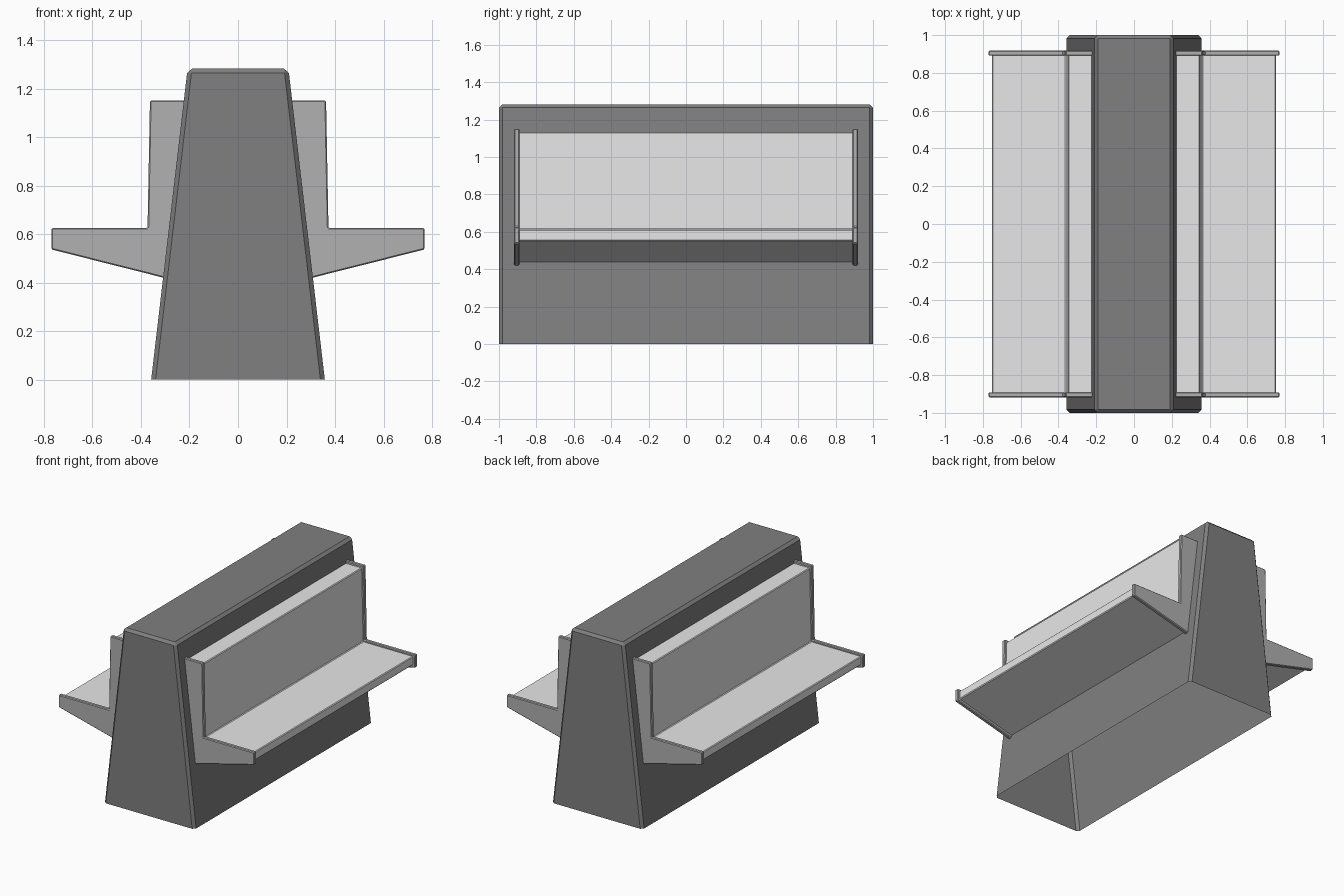
import bpy, bmesh

if "Cube" in bpy.data.objects:
    bpy.data.objects.remove(bpy.data.objects["Cube"])


def material(name, v):
    m = bpy.data.materials.new(name)
    m.diffuse_color = (v, v, v, 1)
    m.use_nodes = True
    m.node_tree.nodes["Principled BSDF"].inputs["Base Color"].default_value = m.diffuse_color
    return m


STONE = material("dark grey stone", 0.214)
BRACKET = material("mid grey metal", 0.437)
SEAT = material("light grey panel", 0.80)


def extrude_profile(name, pts, y0, y1, mat, bevel):
    """Chamfered prism from an (x, z) outline, open along the last-to-first edge."""
    bm = bmesh.new()
    a = [bm.verts.new((x, y0, z)) for x, z in pts]
    b = [bm.verts.new((x, y1, z)) for x, z in pts]
    n = len(pts)
    bm.faces.new(a)
    bm.faces.new(b[::-1])
    for i in range(n - 1):
        bm.faces.new((a[i], b[i], b[i + 1], a[i + 1]))
    # outward normals follow from the winding of the outline
    area = sum(pts[i][0] * pts[(i + 1) % n][1] - pts[(i + 1) % n][0] * pts[i][1]
               for i in range(n))
    if (area > 0) != (y0 < y1):
        bmesh.ops.reverse_faces(bm, faces=bm.faces)
    bm.normal_update()
    edges = [e for e in bm.edges if not e.is_boundary]
    bmesh.ops.bevel(bm, geom=edges, offset=bevel, segments=1,
                    profile=0.5, affect='EDGES')
    me = bpy.data.meshes.new(name)
    bm.to_mesh(me)
    bm.free()
    me.materials.append(mat)
    ob = bpy.data.objects.new(name, me)
    bpy.context.collection.objects.link(ob)
    return ob


def wall(z):
    """Half width of the block at height z."""
    return 0.358 - 0.15 * z / 1.282


# tapered central block, hollow and open underneath
extrude_profile("central_block",
                [(wall(0), 0), (0.208, 1.282), (-0.208, 1.282), (-wall(0), 0)],
                -1.0, 1.0, STONE, 0.018)

# outlines of the end bracket and of the slightly smaller seat body
bracket = [(wall(0.421), 0.421), (0.769, 0.537), (0.769, 0.626),
           (0.373, 0.626), (0.363, 1.151), (wall(1.151), 1.151)]
bench = [(wall(0.44), 0.44), (0.752, 0.552), (0.752, 0.613),
         (0.36, 0.613), (0.349, 1.134), (wall(1.134), 1.134)]

for s, side in ((1, "right"), (-1, "left")):
    # seat and backrest
    extrude_profile("seat_" + side, [(s * x, z) for x, z in bench],
                    -0.9, 0.9, SEAT, 0.005)
    # end brackets
    for y, end in ((-0.905, "front"), (0.905, "back")):
        extrude_profile("bracket_%s_%s" % (side, end),
                        [(s * x, z) for x, z in bracket],
                        y - 0.014, y + 0.014, BRACKET, 0.005)
